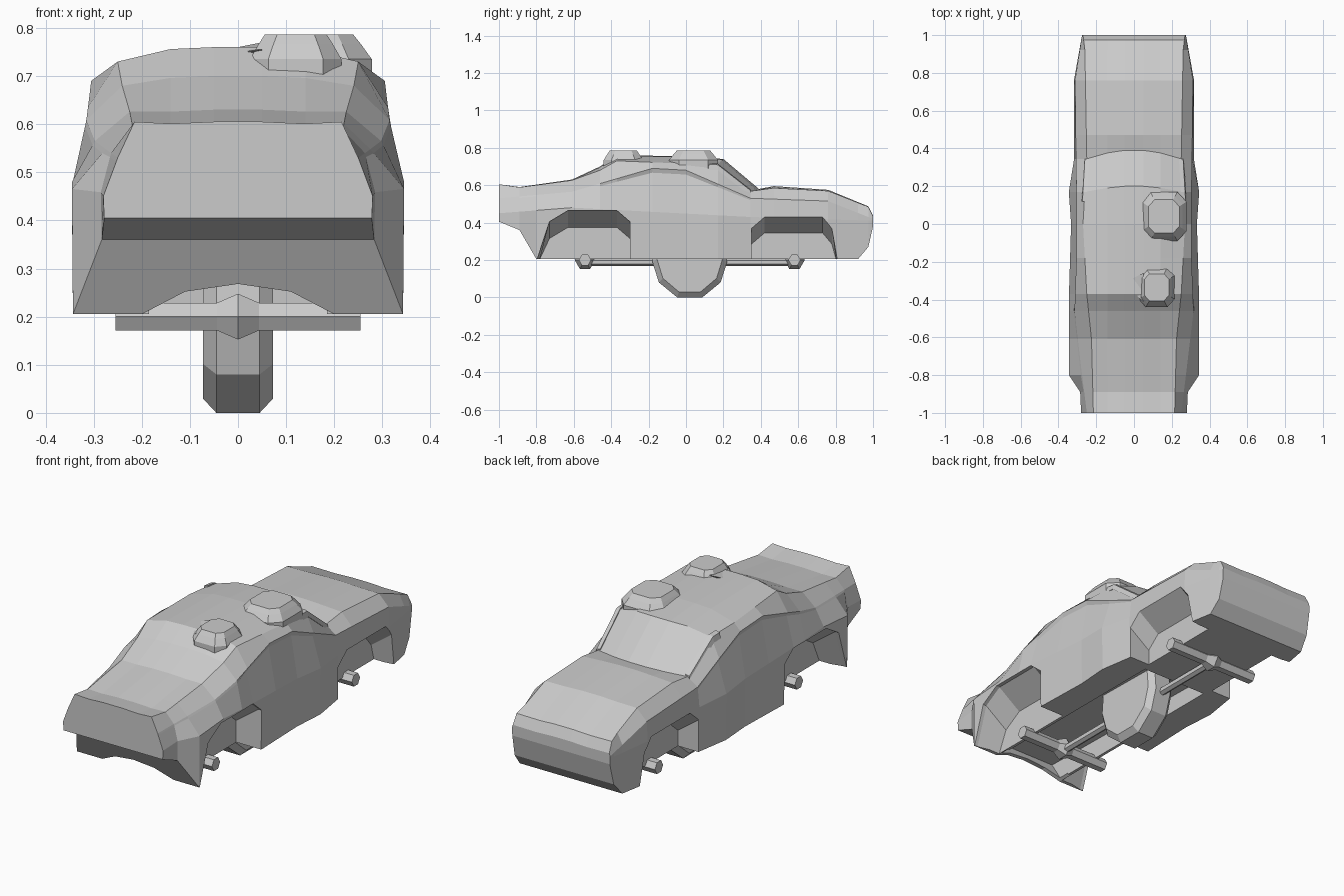
import bpy, bmesh, math

if "Cube" in bpy.data.objects:
    bpy.data.objects.remove(bpy.data.objects["Cube"])


def loft(name, rings):
    """Closed solid through equal-length rings of 3D points."""
    bm = bmesh.new()
    vs = [[bm.verts.new(p) for p in r] for r in rings]
    n = len(rings[0])
    for a, b in zip(vs, vs[1:]):
        for i in range(n):
            bm.faces.new((a[i], a[(i + 1) % n], b[(i + 1) % n], b[i]))
    bm.faces.new(vs[0])
    bm.faces.new(vs[-1])
    bmesh.ops.recalc_face_normals(bm, faces=bm.faces)
    me = bpy.data.meshes.new(name)
    bm.to_mesh(me)
    bm.free()
    ob = bpy.data.objects.new(name, me)
    bpy.context.collection.objects.link(ob)
    return ob


def line(*keys):
    """Piecewise-linear outline curve through (y, value) keys."""
    def at(y):
        for (a, p), (b, q) in zip(keys, keys[1:]):
            if y <= b:
                return p + (q - p) * (y - a) / (b - a)
        return keys[-1][1]
    return at


def cut(target, cutter):
    cutter.hide_render = True
    m = target.modifiers.new("cut", "BOOLEAN")
    m.operation, m.solver, m.object = "DIFFERENCE", "EXACT", cutter
    bpy.context.view_layer.objects.active = target
    bpy.ops.object.modifier_apply(modifier=m.name)
    bpy.data.objects.remove(cutter)


def rod(name, rings, axis, at, sides=6):
    """Faceted turned part: rings of (distance along axis, radius)."""
    out = []
    for d, r in rings:
        ring = []
        for k in range(sides):
            t = 2 * math.pi * k / sides
            u, w = r * math.cos(t), r * math.sin(t)
            p = (d, u, w) if axis == "x" else (w, d, u)
            ring.append(tuple(c + o for c, o in zip(p, at)))
        out.append(ring)
    return loft(name, out)


# Body outline curves along the car
top = line((-1, .605), (-.89, .59), (-.61, .63), (-.46, .70), (-.37, .76), (0, .755),
           (.17, .74), (.345, .58), (.47, .595), (.76, .575), (.975, .487), (1, .437))
edge_drop = line((-1, 0), (-.61, .004), (-.37, .03), (0, .04), (.17, .035), (.345, .012), (1, .002))
edge_x = line((-1, .215), (-.61, .225), (-.37, .25), (0, .27), (.345, .25), (.92, .26), (1, .27))
shoulder_x = line((-1, .25), (-.8, .275), (-.46, .315), (-.18, .305), (.17, .305), (.76, .312), (1, .275))
shoulder_z = line((-1, .53), (-.61, .565), (-.18, .69), (0, .68), (.345, .53), (.76, .515), (1, .42))
belt_x = line((-1, .28), (-.89, .285), (-.8, .345), (-.4, .345), (0, .333), (.17, .345),
              (.345, .317), (.76, .318), (1, .275))
belt_z = line((-1, .45), (-.61, .48), (.345, .43), (1, .41))
sill_z = line((-1, .405), (-.89, .36), (-.8, .205), (.92, .205), (.975, .27), (1, .38))

rings = []
for y in (-1, -.89, -.8, -.61, -.46, -.37, -.18, 0, .17, .345, .47, .76, .92, .975, 1):
    lip = .01 if -.4 < y < .3 else 0           # roof overhang above the doors
    bow = {.17: .03, .345: .045}.get(y, 0)     # curved windscreen edges
    sx, sz, z = shoulder_x(y), shoulder_z(y), top(y)
    bx, bz = belt_x(y), belt_z(y)
    half = [(bx - .002, y, sill_z(y)), (bx, y, bz),
            (sx + (bx - sx) * .1 - lip, y, sz + (bz - sz) * .1), (sx, y, sz),
            (edge_x(y), y, z - edge_drop(y)), (.14, y + bow * .7, z - .004), (.05, y + bow, z)]
    rings.append(half + [(-a, b, c) for a, b, c in reversed(half)])
body = loft("car_body", rings)

# Wheel openings with ceilings sloping down inward, one rule for front and rear
for y0, y1, slope, zt in ((.35, .83, .05, .435), (-.30, -.83, .10, .465)):
    d = 1 if y1 > y0 else -1
    for s in (-1, 1):
        arch = []
        for x, drop in ((.20, .09), (.325, 0), (.6, 0)):
            h = zt - drop
            arch.append([(s * x, y, z) for y, z in (
                (y0, .1), (y0, h - .06), (y0 + d * .07, h), (y1 - d * 2 * slope, h),
                (y1 - d * slope, h - .06), (y1, .1))])
        cut(body, loft("arch_cutter", arch))

# Hollow underside and arched rear skirt edge
floor = [(-.77, .1), (-.775, .205), (-.84, .31), (.30, .29), (.31, .1)]
cut(body, loft("floor_cutter", [[(x, y, z) for y, z in floor] for x in (-.185, .185)]))
notch = [(.2, .1), (.2, .205), (.11, .252), (0, .268), (-.11, .252), (-.2, .205), (-.2, .1)]
cut(body, loft("skirt_cutter", [[(x, y, z) for x, z in notch] for y in (-1.1, -.72)]))

# Axles with differentials and drive shafts
for y, tag, end in ((-.54, "rear", -.12), (.58, "front", .17)):
    rod(tag + "_axle", [(-.255, .033), (.255, .033)], "x", (0, y, .2))
    rod(tag + "_differential", [(-.05, .03), (0, .055), (.05, .03)], "x", (0, y, .2))
    rod(tag + "_drive_shaft", [(y, .02), (end, .02)], "y", (0, 0, .188))

# Keel-shaped mount under the floor, chamfered at both sides
keel = [(-.19, .30), (-.20, .19), (-.165, .08), (-.067, 0),
        (.067, 0), (.165, .08), (.20, .19), (.19, .30)]
mount = []
for x, k, lift in ((-.073, .87, .03), (-.045, 1, 0), (.045, 1, 0), (.073, .87, .03)):
    mount.append([(x, .02 + y * k, z + lift * (1 - z / .3)) for y, z in keel])
loft("underside_mount", mount)


# Roof pods: squares with cut corners, stepped in towards the top
def pod(name, cx, cy, hx, hy, base):
    c = .6
    octo = [(1, c), (c, 1), (-c, 1), (-1, c), (-1, -c), (-c, -1), (c, -1), (1, -c)]
    loft(name, [[(cx + hx * k * a, cy + hy * k * b, z) for a, b in octo]
                for k, z in ((1, base), (1, .735), (.82, .765), (.68, .786))])


pod("front_roof_pod", .158, .04, .12, .13, .69)
pod("rear_roof_pod", .12, -.335, .095, .105, .68)

# Wedge-shaped fairing on the inner side of the rear pod
loft("pod_fairing", [[(-.05, -.31, .75), (-.045, -.33, .74), (-.05, -.31, .73)],
                     [(.05, -.26, .77), (.05, -.41, .755), (.05, -.33, .72)]])

# Windscreen pillars
for s in (-1, 1):
    pillar = []
    for y in (.12, .17, .345):
        x, z = edge_x(y), top(y) - edge_drop(y)
        pillar.append([(s * (x - .012), y, z + .01), (s * (x + .01), y, z + .004),
                       (s * (x + .016), y, z - .025), (s * (x - .012), y, z - .02)])
    loft("windscreen_pillar", pillar)
